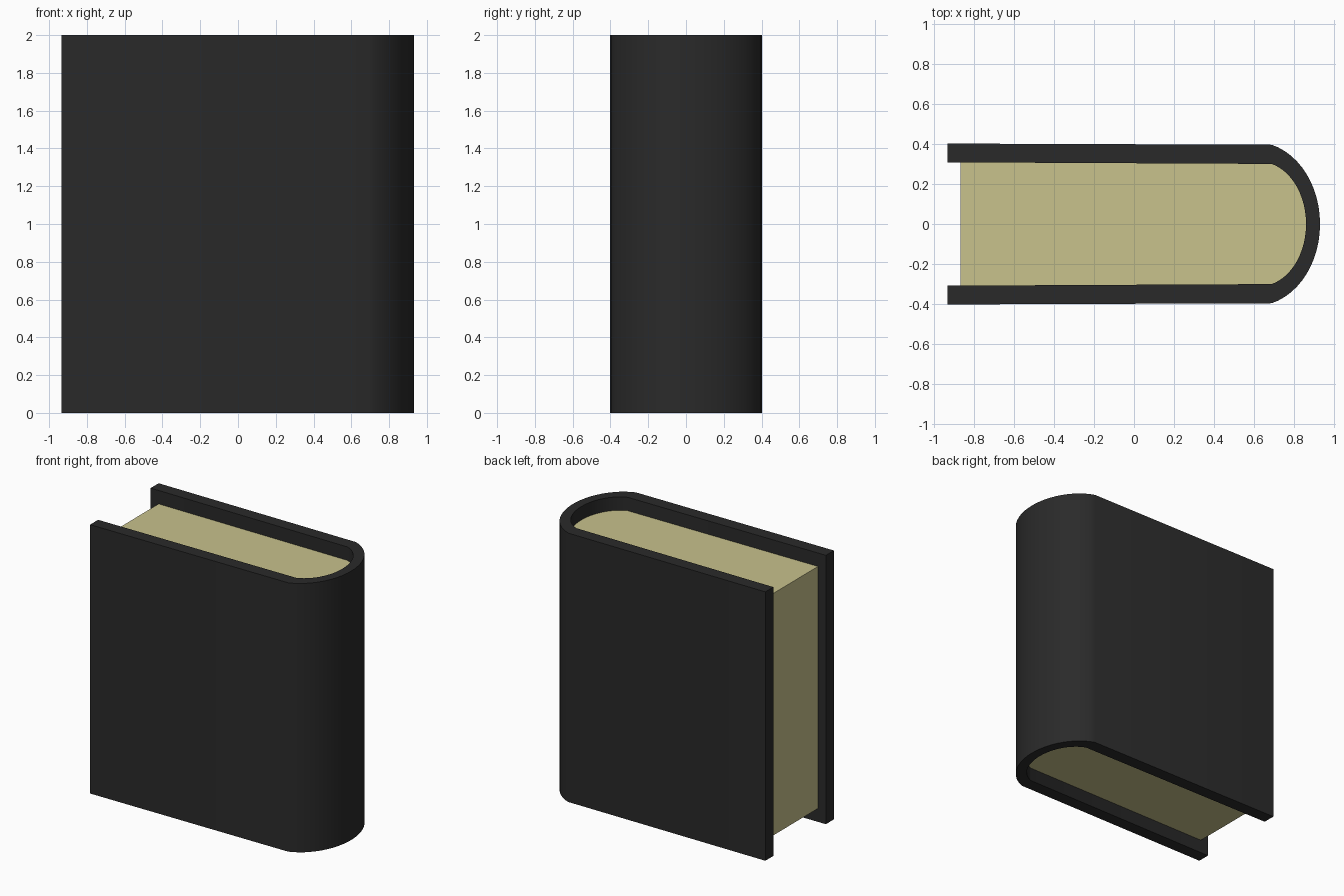
import bpy, bmesh
from math import sin, cos, radians

if "Cube" in bpy.data.objects:
    bpy.data.objects.remove(bpy.data.objects["Cube"])

SEGMENTS = 24
SPINE_X = 0.69          # where the flat boards meet the rounded spine
ARC = radians(75)       # half sweep of the spine curve


def u_profile(x_open, y_open, y_spine, x_tip):
    """Open U outline: board edge, rounded spine, opposite board edge."""
    b = y_spine / sin(ARC)
    a = (x_tip - SPINE_X) / (1 - cos(ARC))
    cx = x_tip - a
    angles = [ARC * (2 * i / SEGMENTS - 1) for i in range(SEGMENTS + 1)]
    arc = [(cx + a * cos(t), b * sin(t)) for t in angles]
    return [(x_open, -y_open)] + arc + [(x_open, y_open)]


def extrude_object(name, build_faces, z0, z1, color, angle):
    """Build flat faces at z0, extrude to z1, colour and shade."""
    bm = bmesh.new()
    build_faces(bm, z0)
    up = bmesh.ops.extrude_face_region(bm, geom=bm.faces[:], use_keep_orig=True)
    verts = [g for g in up["geom"] if isinstance(g, bmesh.types.BMVert)]
    bmesh.ops.translate(bm, verts=verts, vec=(0, 0, z1 - z0))
    bmesh.ops.recalc_face_normals(bm, faces=bm.faces[:])
    mesh = bpy.data.meshes.new(name)
    bm.to_mesh(mesh)
    bm.free()
    obj = bpy.data.objects.new(name, mesh)
    bpy.context.collection.objects.link(obj)
    mat = bpy.data.materials.new(name + "_color")
    mat.diffuse_color = color
    mat.use_nodes = True
    mat.node_tree.nodes["Principled BSDF"].inputs["Base Color"].default_value = mat.diffuse_color
    mesh.materials.append(mat)
    bpy.ops.object.select_all(action='DESELECT')
    obj.select_set(True)
    bpy.context.view_layer.objects.active = obj
    bpy.ops.object.shade_smooth_by_angle(angle=radians(angle))
    return obj


outer = u_profile(-0.935, 0.403, 0.397, 0.932)
inner = u_profile(-0.935, 0.309, 0.301, 0.862)
block = u_profile(-0.87, 0.309, 0.301, 0.862)


def cover_faces(bm, z):
    # strip of quads between the outer and inner outlines
    o = [bm.verts.new((x, y, z)) for x, y in outer]
    n = [bm.verts.new((x, y, z)) for x, y in inner]
    for i in range(len(o) - 1):
        bm.faces.new((o[i], o[i + 1], n[i + 1], n[i]))


def page_faces(bm, z):
    bm.faces.new([bm.verts.new((x, y, z)) for x, y in block])


# Wrap-around cover with rounded spine
extrude_object("cover", cover_faces, 0.0, 2.0, (0.023, 0.023, 0.023, 1), 30)

# Page block, set in from the cover edges
extrude_object("pages", page_faces, 0.1, 1.9, (0.578, 0.539, 0.262, 1), 30)
